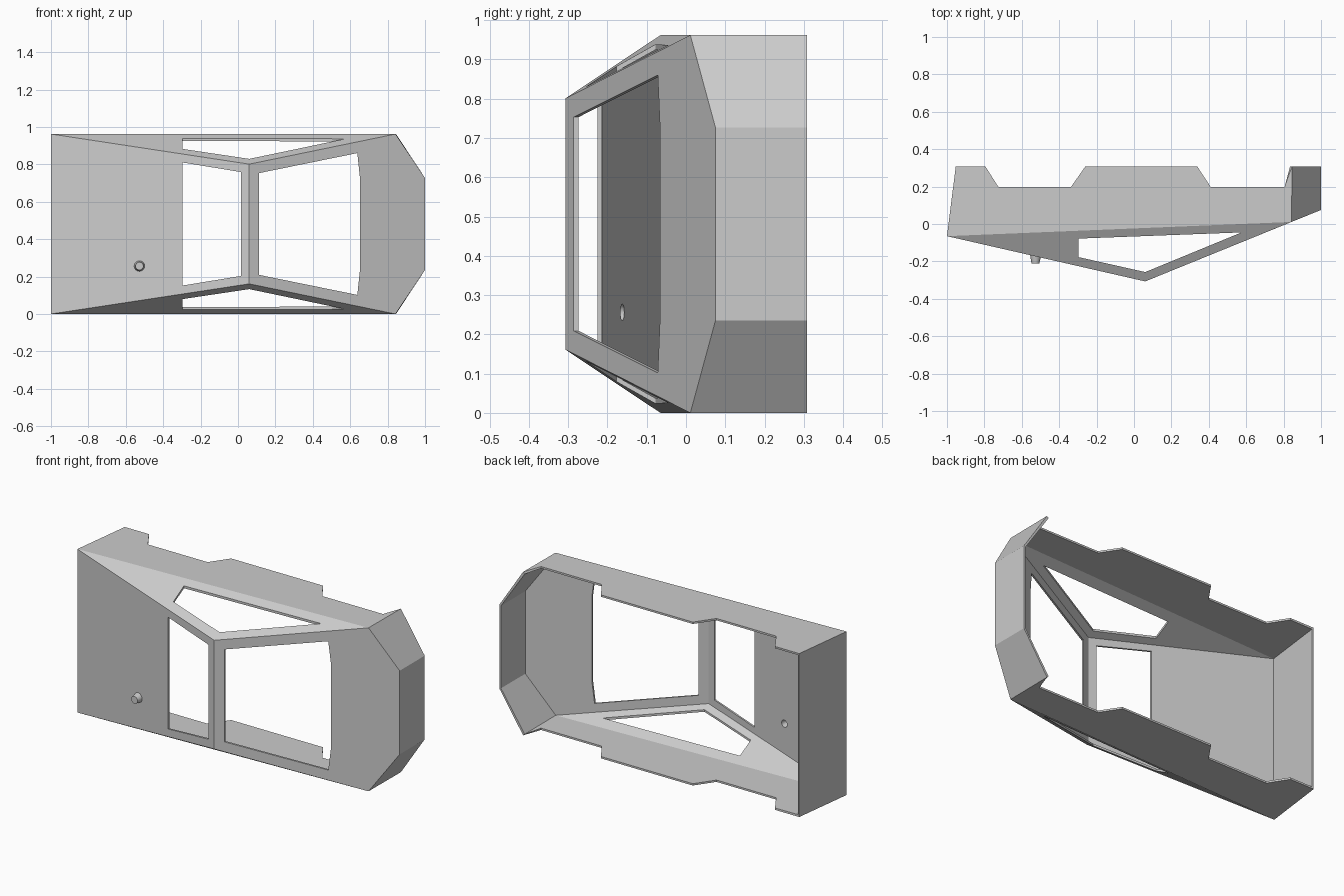
import bpy, bmesh, math
from mathutils import Vector, Matrix

if "Cube" in bpy.data.objects:
    bpy.data.objects.remove(bpy.data.objects["Cube"])

W, MID, T = 0.962, 0.481, 0.011   # full width, mirror plane, wall thickness


def make_object(name, bm):
    mesh = bpy.data.meshes.new(name)
    bm.to_mesh(mesh)
    bm.free()
    ob = bpy.data.objects.new(name, mesh)
    bpy.context.collection.objects.link(ob)
    return ob


def prism(name, pts, axis, lo, hi):
    """Extrude a 2D outline: axis 'z' takes (x, y) points, axis 'y' takes (x, z)."""
    bm = bmesh.new()
    place = (lambda p, h: (p[0], p[1], h)) if axis == 'z' else (lambda p, h: (p[0], h, p[1]))
    a = [bm.verts.new(place(p, lo)) for p in pts]
    b = [bm.verts.new(place(p, hi)) for p in pts]
    bm.faces.new(a)
    bm.faces.new(b)
    for i in range(len(pts)):
        j = (i + 1) % len(pts)
        bm.faces.new((a[i], a[j], b[j], b[i]))
    bmesh.ops.recalc_face_normals(bm, faces=bm.faces)
    return make_object(name, bm)


def mirrored(half):
    """Complete a (x, z) outline by mirroring it across the centre line."""
    return half + [(x, W - z) for x, z in reversed(half)]


# Outer skin of the truck body
bm = bmesh.new()
cache = {}


def v(x, y, z):
    key = (x, y, round(z, 4))
    if key not in cache:
        cache[key] = bm.verts.new(key)
    return cache[key]


tail, tail_low = (-1.0, -0.065), (-0.953, 0.308)
peak, nose = (0.06, -0.307), (0.842, 0.011)
nose_low, tip, tip_low = (0.845, 0.308), (1.0, 0.075), (1.0, 0.308)
arches = [(-0.795, 0.308), (-0.725, 0.198), (-0.337, 0.198), (-0.26, 0.308),
          (0.338, 0.308), (0.41, 0.198), (0.805, 0.198)]


def pair(p, z):
    return v(*p, z), v(*p, W - z)


t, tl, pk, n = pair(tail, 0), pair(tail_low, 0), pair(peak, 0.161), pair(nose, 0)
nl, tp, tpl = pair(nose_low, 0), pair(tip, 0.235), pair(tip_low, 0.235)
bm.faces.new((t[0], pk[0], pk[1], t[1]))                     # rear deck
bm.faces.new((pk[0], n[0], tp[0], tp[1], n[1], pk[1]))       # windscreen and bonnet
bm.faces.new((t[0], t[1], tl[1], tl[0]))                     # tailgate
bm.faces.new((tp[0], tp[1], tpl[1], tpl[0]))                 # front bumper
for s in (0, 1):
    bm.faces.new((t[s], pk[s], n[s]))                        # upper side
    bm.faces.new((n[s], tp[s], tpl[s], nl[s]))               # bumper corner
    lower = [v(*p, s * W) for p in arches]
    bm.faces.new([t[s], tl[s]] + lower + [nl[s], n[s]])      # lower side with arches
centre = Vector((0, 0.1, MID))
for f in bm.faces:
    f.normal_update()
    if f.normal.dot(f.calc_center_median() - centre) < 0:
        f.normal_flip()
body = make_object("truck_body_shell", bm)
wall = body.modifiers.new("wall", 'SOLIDIFY')
wall.thickness, wall.offset, wall.use_even_offset = T, -1, True

# Window openings and the post hole
rear = mirrored([(-0.297, 0.152), (0.015, 0.203)])
screen = mirrored([(0.112, 0.209), (0.638, 0.102), (0.652, 0.235)])
side = [(-0.297, -0.078), (-0.297, -0.177), (0.06, -0.257), (0.575, -0.045)]
px, pz = -0.527, 0.256
hole = [(px + 0.021 * math.cos(a * math.pi / 12), pz + 0.021 * math.sin(a * math.pi / 12))
        for a in range(24)]
cutters = [prism("rear_window_cutter", rear, 'y', -0.4, -0.02),
           prism("windscreen_cutter", screen, 'y', -0.4, 0.1),
           prism("side_window_cutter", side, 'z', -0.1, W + 0.1),
           prism("post_hole_cutter", hole, 'y', -0.3, 0.0)]
for c in cutters:
    m = body.modifiers.new(c.name, 'BOOLEAN')
    m.operation, m.solver, m.object = 'DIFFERENCE', 'EXACT', c
    c.hide_render = True
    c.hide_viewport = True

# Small hollow antenna post, closed at its tip
bm = bmesh.new()
rings = [(0.021, -0.163), (0.029, -0.168), (0.021, -0.211), (0.015, -0.203)]
loops = []
for r, y in rings:
    loops.append([bm.verts.new((px + r * math.cos(a * math.pi / 12),
                                y - (0.226 * r * math.cos(a * math.pi / 12) if y > -0.19 else 0),
                                pz + r * math.sin(a * math.pi / 12))) for a in range(24)])
for k in range(4):
    if k == 2:
        continue
    a, b = loops[k], loops[(k + 1) % 4]
    for i in range(24):
        j = (i + 1) % 24
        bm.faces.new((a[i], a[j], b[j], b[i]))
bm.faces.new(loops[2])
bm.faces.new(loops[3])
bmesh.ops.recalc_face_normals(bm, faces=bm.faces)
post = make_object("antenna_post", bm)
bpy.context.view_layer.objects.active = post
post.select_set(True)
bpy.ops.object.shade_smooth_by_angle(angle=math.radians(30))
